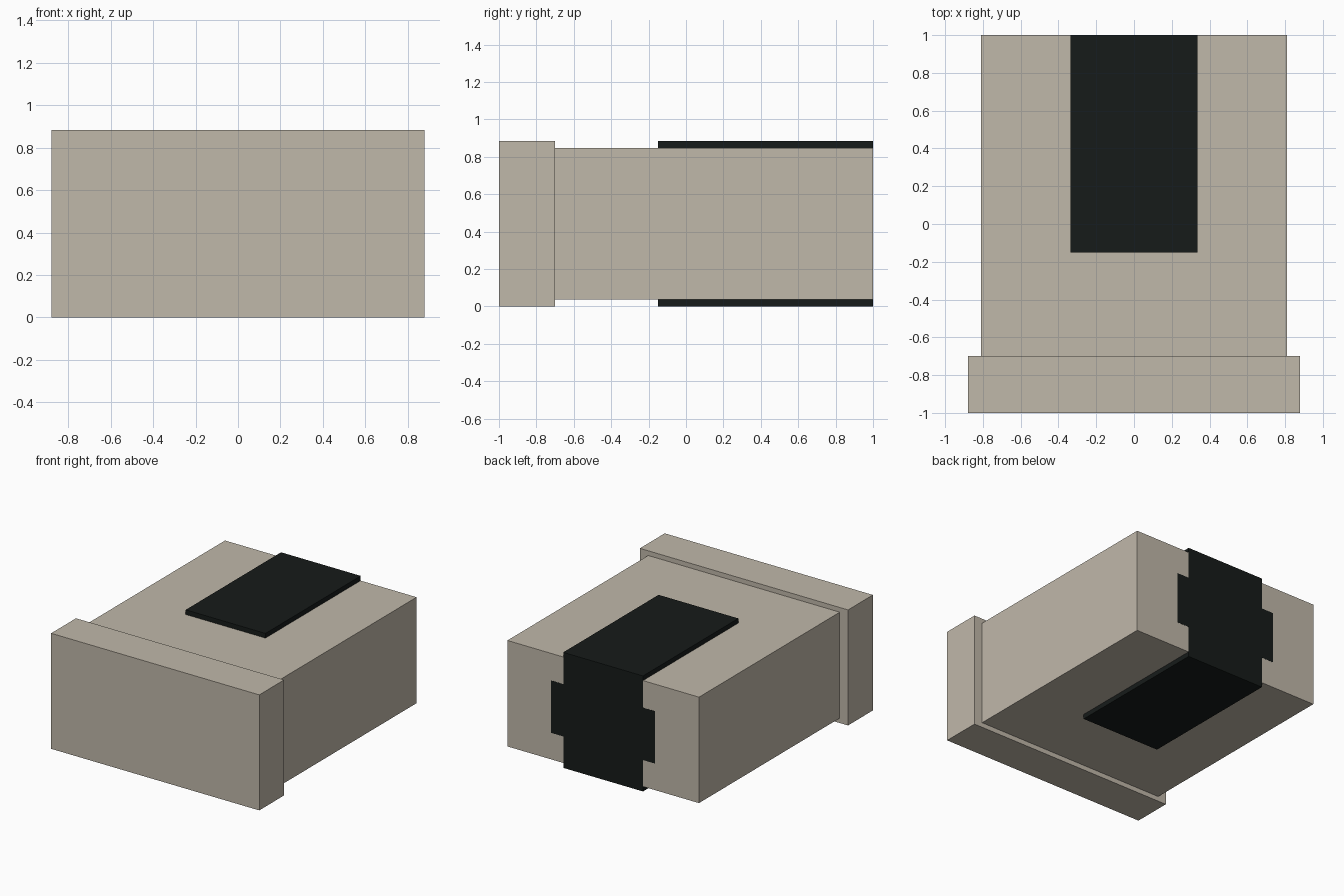
import bpy
import bmesh

if "Cube" in bpy.data.objects:
    bpy.data.objects.remove(bpy.data.objects["Cube"])


def material(name, rgb):
    mat = bpy.data.materials.new(name)
    mat.diffuse_color = (*rgb, 1)
    mat.use_nodes = True
    mat.node_tree.nodes["Principled BSDF"].inputs["Base Color"].default_value = mat.diffuse_color
    return mat


def extrude_profile(name, outline, y0, y1, mat):
    """Closed solid: an x-z outline swept along y."""
    bm = bmesh.new()
    face = bm.faces.new([bm.verts.new((x, y0, z)) for x, z in outline])
    out = bmesh.ops.extrude_face_region(bm, geom=[face])
    verts = [g for g in out["geom"] if isinstance(g, bmesh.types.BMVert)]
    bmesh.ops.translate(bm, verts=verts, vec=(0, y1 - y0, 0))
    bmesh.ops.recalc_face_normals(bm, faces=bm.faces)
    mesh = bpy.data.meshes.new(name)
    bm.to_mesh(mesh)
    bm.free()
    mesh.materials.append(mat)
    obj = bpy.data.objects.new(name, mesh)
    bpy.context.collection.objects.link(obj)
    return obj


def rect(half_width, z0, z1):
    return [(-half_width, z0), (half_width, z0), (half_width, z1), (-half_width, z1)]


beige = material("beige", (0.53, 0.48, 0.40))
black = material("black", (0.008, 0.011, 0.010))

# Front flange and main housing
extrude_profile("front_flange", rect(0.88, 0, 0.883), -1, -0.7, beige)
extrude_profile("housing", rect(0.81, 0.037, 0.847), -0.7, 1, beige)

# Dark cross-shaped core: shows as plates above and below, and on the back face
half = [(0.337, 0), (0.337, 0.24), (0.44, 0.24),
        (0.44, 0.64), (0.337, 0.64), (0.337, 0.883)]
cross = half + [(-x, z) for x, z in reversed(half)]
extrude_profile("dark_core", cross, -0.15, 1.001, black)
